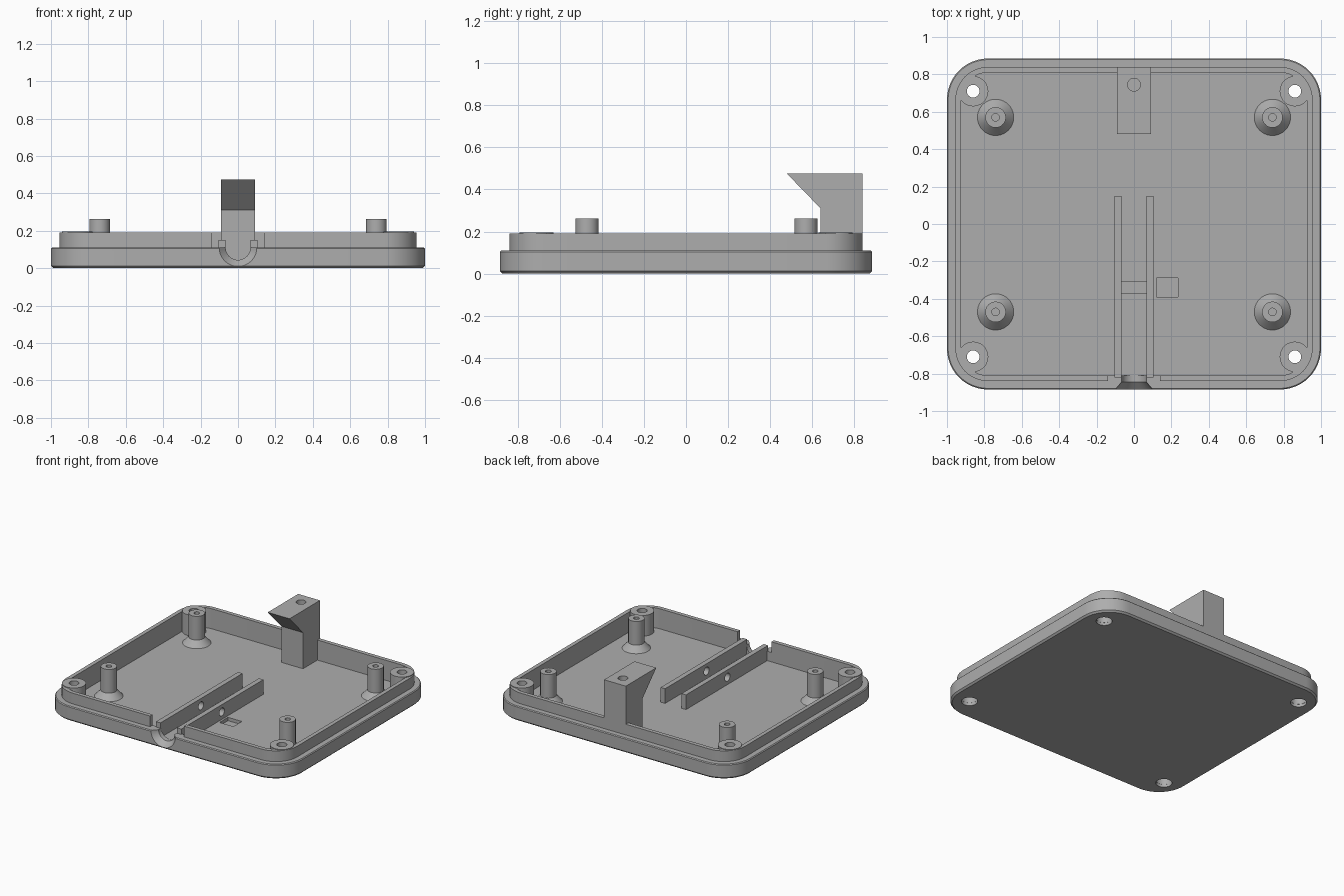
import bpy, bmesh, math
from mathutils import Matrix, Vector

cube = bpy.data.objects.get("Cube")
if cube:
    bpy.data.objects.remove(cube, do_unlink=True)

GREY = (0.42, 0.42, 0.42, 1)
grey = bpy.data.materials.new("grey_plastic")
grey.use_nodes = True
grey.diffuse_color = GREY
grey.node_tree.nodes["Principled BSDF"].inputs["Base Color"].default_value = GREY

FLOOR = 0.04
RIM = 0.11
LIP = 0.19


def finish(name, bm):
    bmesh.ops.recalc_face_normals(bm, faces=bm.faces)
    mesh = bpy.data.meshes.new(name)
    bm.to_mesh(mesh)
    bm.free()
    mesh.materials.append(grey)
    ob = bpy.data.objects.new(name, mesh)
    bpy.context.collection.objects.link(ob)
    return ob


def box(name, x, y, z):
    bm = bmesh.new()
    bmesh.ops.create_cube(bm, size=1)
    for v in bm.verts:
        v.co = [lo + (c + 0.5) * (hi - lo) for c, (lo, hi) in zip(v.co, (x, y, z))]
    return finish(name, bm)


def loft(name, rings, caps=True, loop=False):
    bm = bmesh.new()
    rows = [[bm.verts.new(p) for p in ring] for ring in rings]
    pairs = list(zip(rows, rows[1:])) + ([(rows[-1], rows[0])] if loop else [])
    for a, b in pairs:
        for i in range(len(a)):
            j = (i + 1) % len(a)
            bm.faces.new((a[i], a[j], b[j], b[i]))
    if caps:
        bm.faces.new(rows[0])
        bm.faces.new(rows[-1])
    return finish(name, bm)


def lathe(name, profile, origin=(0, 0, 0), axis="Z", caps=True, loop=False):
    turn = {"Z": Matrix(), "Y": Matrix.Rotation(-math.pi / 2, 4, "X"),
            "X": Matrix.Rotation(math.pi / 2, 4, "Y")}[axis]
    rings = []
    for r, h in profile:
        angles = [math.tau * i / 40 for i in range(40)]
        rings.append([Vector(origin) + turn @ Vector((r * math.cos(a), r * math.sin(a), h))
                      for a in angles])
    return loft(name, rings, caps, loop)


def rounded_ring(inset, z):
    hx, hy, r = 1 - inset, 0.885 - inset, 0.22 - inset
    points = []
    for q, (sx, sy) in enumerate(((1, 1), (-1, 1), (-1, -1), (1, -1))):
        for i in range(13):
            a = math.pi / 2 * (q + i / 12)
            points.append((sx * (hx - r) + r * math.cos(a),
                           sy * (hy - r) + r * math.sin(a), z))
    return points


def cut(ob, cutters):
    bpy.context.view_layer.objects.active = ob
    for c in cutters:
        mod = ob.modifiers.new("cut", "BOOLEAN")
        mod.operation, mod.solver, mod.object = "DIFFERENCE", "EXACT", c
        bpy.ops.object.modifier_apply(modifier=mod.name)


# Tray with stepped rim and raised inner lip
tray = loft("tray", [rounded_ring(i, z) for i, z in (
    (0.012, 0), (0, 0.012), (0, RIM - 0.006), (0.006, RIM), (0.045, RIM),
    (0.045, LIP), (0.075, LIP), (0.075, FLOOR))])

# Cable rails on the floor
rails = [box(n, x, (-0.82, 0.15), (FLOOR - 0.01, 0.15)) for n, x in (
    ("rail_right", (-0.105, -0.068)), ("rail_left", (0.068, 0.105)))]

# Cutters: cable entry, lip gap, tie slot, floor recess and screw holes
entry = lathe("entry_cutter", [(0.105, -0.89), (0.066, -0.845), (0.066, -0.78)],
              (0, 0, RIM), "Y")
gap = box("gap_cutter", (-0.14, 0.14), (-0.86, -0.78), (RIM, 0.25))
slot = box("slot_cutter", (-0.068, 0.068), (-0.37, -0.31), (0.02, 0.1))
recess = box("recess_cutter", (0.12, 0.235), (-0.39, -0.29), (0.015, 0.1))
tie_hole = lathe("tie_hole_cutter", [(0.03, -0.2), (0.03, 0.2)], (0, -0.34, 0.095), "X")
corners = [(sx * 0.86, sy * 0.71) for sx in (-1, 1) for sy in (-1, 1)]
holes = [lathe("screw_cutter", [(0.055, -0.1), (0.055, 0.3)], (x, y, 0))
         for x, y in corners]
cutters = [entry, gap, slot, recess, tie_hole] + holes
cut(tray, [entry, gap, slot, recess] + holes)
for rail in rails:
    cut(rail, [tie_hole])

# Hook clip at the back, with a blind hole in its top
profile = [(0.84, FLOOR - 0.01), (0.84, 0.475), (0.48, 0.475), (0.64, 0.31),
           (0.64, FLOOR - 0.01)]
hook = loft("hook_clip", [[(x, y, z) for y, z in profile] for x in (-0.09, 0.09)])
pin = lathe("pin_cutter", [(0.034, 0.35), (0.034, 0.6)], (0, 0.745, 0))
cut(hook, [pin])

for c in cutters + [pin]:
    bpy.data.objects.remove(c, do_unlink=True)

# Corner screw bosses, counterbored from below
bosses = [lathe("screw_boss", [(0.054, 0.02), (0.054, 0.1), (0.034, 0.1), (0.034, 0.195),
                               (0.081, 0.195), (0.081, 0.02)], (x, y, 0), caps=False, loop=True)
          for x, y in corners]

# Standoffs with flared feet
standoffs = [lathe("standoff", [(0.097, FLOOR - 0.005), (0.097, FLOOR), (0.055, 0.085),
                                (0.055, 0.262), (0.02, 0.262), (0.02, 0.16)], (x, y, 0))
             for x in (-0.74, 0.74) for y in (-0.47, 0.57)]

# Smooth the round parts, keeping edges sharp
bpy.ops.object.select_all(action="DESELECT")
for ob in [tray, hook] + rails + bosses + standoffs:
    ob.select_set(True)
    bpy.context.view_layer.objects.active = ob
bpy.ops.object.shade_smooth_by_angle(angle=math.radians(30))
